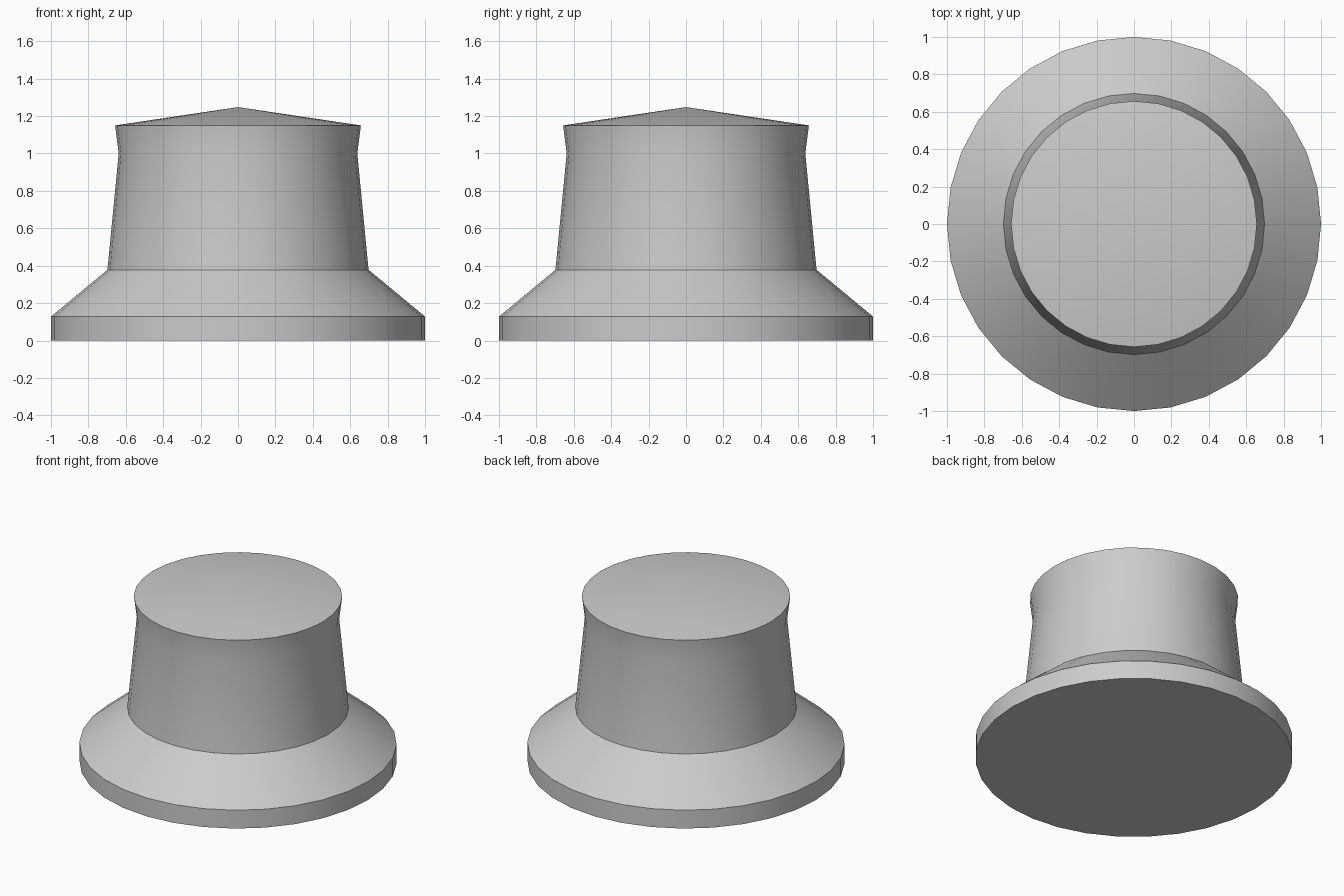
import bpy, bmesh, math

cube = bpy.data.objects.get("Cube")
if cube:
    bpy.data.objects.remove(cube, do_unlink=True)

SIDES = 32

# Plain grey material
grey = bpy.data.materials.new("plain_grey")
grey.use_nodes = True
colour = (0.6, 0.6, 0.6, 1)
grey.diffuse_color = colour
grey.node_tree.nodes["Principled BSDF"].inputs["Base Color"].default_value = colour

# Knob outline as (radius, height): flat rim, sloped flange, waisted grip
profile = [(1, 0), (1, 0.128), (0.698, 0.378), (0.638, 1.0), (0.657, 1.15)]
APEX = 1.248

bm = bmesh.new()
rings = []
for radius, z in profile:
    rings.append([bm.verts.new((radius * math.cos(math.tau * i / SIDES),
                                radius * math.sin(math.tau * i / SIDES), z))
                  for i in range(SIDES)])

# Side walls
for low, high in zip(rings, rings[1:]):
    for i in range(SIDES):
        j = (i + 1) % SIDES
        bm.faces.new((low[i], low[j], high[j], high[i]))

# Flat underside and shallow pointed cap
bm.faces.new(rings[0][::-1])
tip = bm.verts.new((0, 0, APEX))
for i in range(SIDES):
    bm.faces.new((rings[-1][i], rings[-1][(i + 1) % SIDES], tip))

mesh = bpy.data.meshes.new("knob")
bm.to_mesh(mesh)
bm.free()
mesh.materials.append(grey)
knob = bpy.data.objects.new("knob", mesh)
bpy.context.collection.objects.link(knob)

# Smooth round the knob, sharp at the rims
bpy.ops.object.select_all(action="DESELECT")
knob.select_set(True)
bpy.context.view_layer.objects.active = knob
bpy.ops.object.shade_smooth_by_angle(angle=math.radians(30))
